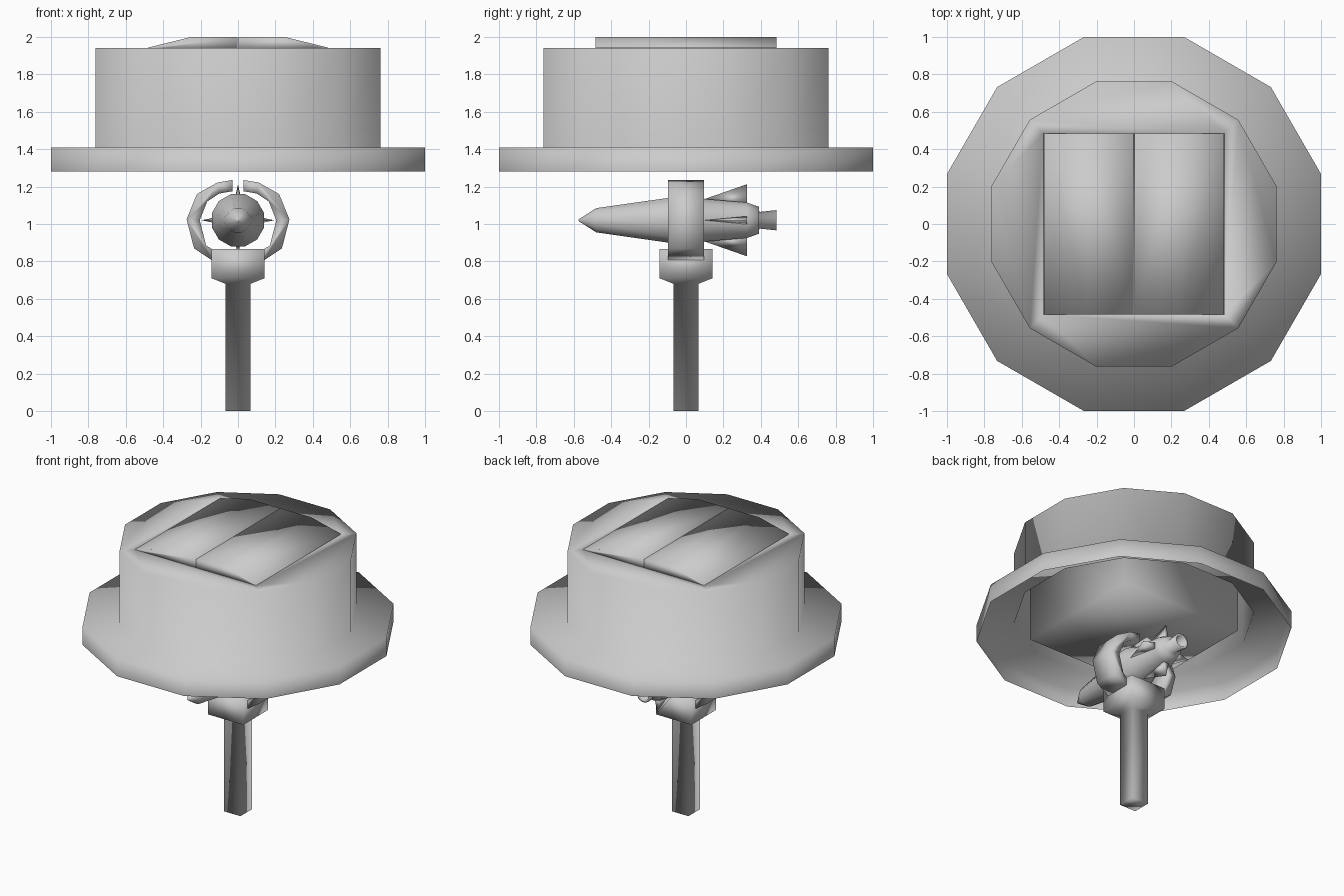
import bpy, bmesh, math
from mathutils import Matrix, Vector

if "Cube" in bpy.data.objects:
    bpy.data.objects.remove(bpy.data.objects["Cube"], do_unlink=True)

grey = bpy.data.materials.new("plain_grey")
grey.use_nodes = True
GREY = (0.6, 0.6, 0.6, 1)
grey.diffuse_color = GREY
grey.node_tree.nodes["Principled BSDF"].inputs["Base Color"].default_value = GREY


def finish(name, bm):
    bmesh.ops.recalc_face_normals(bm, faces=bm.faces)
    for f in bm.faces:
        f.smooth = True
    me = bpy.data.meshes.new(name)
    bm.to_mesh(me)
    bm.free()
    me.materials.append(grey)
    ob = bpy.data.objects.new(name, me)
    bpy.context.collection.objects.link(ob)
    return ob


def ring(bm, n, r, z, turn):
    """Regular polygon ring, r is the corner radius."""
    return [bm.verts.new((r * math.cos(turn + math.tau * i / n),
                          r * math.sin(turn + math.tau * i / n), z)) for i in range(n)]


def bridge(bm, a, b):
    n = len(a)
    for i in range(n):
        j = (i + 1) % n
        bm.faces.new((a[i], a[j], b[j], b[i]))


def loft(name, n, steps, turn=0.0, matrix=None):
    """Stack of polygon rings with closed ends."""
    bm = bmesh.new()
    rings = [ring(bm, n, r, z, turn) for r, z in steps]
    for a, b in zip(rings, rings[1:]):
        bridge(bm, a, b)
    bm.faces.new(rings[0])
    bm.faces.new(rings[-1])
    if matrix:
        bm.transform(matrix)
    return finish(name, bm)


def extrude_y(name, outline, y0, y1, mirror=False):
    """Outline in x and z, swept along y."""
    bm = bmesh.new()
    s = -1 if mirror else 1
    a = [bm.verts.new((s * x, y0, z)) for x, z in outline]
    b = [bm.verts.new((s * x, y1, z)) for x, z in outline]
    bridge(bm, a, b)
    bm.faces.new(a)
    bm.faces.new(b)
    return finish(name, bm)


# Housing: open twelve-sided shell with a brim and a square shaft in its top
ROOT2 = math.sqrt(2)
T12 = math.radians(15)
bm = bmesh.new()
shell = [ring(bm, 12, r, z, T12) for r, z in
         ((1.035, 1.28), (1.035, 1.41), (0.788, 1.41), (0.788, 1.94))]
for a, b in zip(shell, shell[1:]):
    bridge(bm, a, b)
top = shell[-1]
mouth = ring(bm, 4, 0.484 * ROOT2, 1.94, math.pi / 4)
floor = ring(bm, 4, 0.484 * ROOT2, 1.28, math.pi / 4)
for k in range(4):
    outer = [top[(1 + 3 * k + i) % 12] for i in range(4)]
    bm.faces.new(outer + [mouth[(k + 1) % 4], mouth[k]])
bridge(bm, mouth, floor)
bm.faces.new(floor)
finish("housing", bm)

# Pair of hatch doors
door = [(0.002, 1.93), (0.002, 2.0), (0.25, 2.0), (0.482, 1.943), (0.482, 1.93)]
for side, flip in (("left", False), ("right", True)):
    extrude_y(side + "_hatch_door", door, -0.484, 0.484, flip)

# Post with its flared head
loft("post", 4, [(h * ROOT2, z) for h, z in
                 ((0.066, 0), (0.066, 0.68), (0.142, 0.71), (0.142, 0.865))], math.pi / 4)

# Two curved clamp arms
arm = [(0.03, 1.235), (0.11, 1.222), (0.22, 1.16), (0.275, 1.025), (0.235, 0.87), (0.13, 0.80),
       (0.13, 0.86), (0.17, 0.885), (0.205, 1.02), (0.165, 1.12), (0.10, 1.163), (0.03, 1.175)]
for side, flip in (("left", False), ("right", True)):
    extrude_y(side + "_clamp_arm", arm, -0.095, 0.095, flip)

# Rocket body, nose towards the front
AXIS = Matrix.Translation((0, 0, 1.02)) @ Matrix.Rotation(math.radians(-90), 4, "X")
loft("rocket_body", 12,
     [(0.004, -0.575), (0.067, -0.48), (0.123, -0.10), (0.145, -0.03), (0.145, 0.04),
      (0.118, 0.10), (0.098, 0.325), (0.075, 0.39), (0.046, 0.392), (0.056, 0.484),
      (0.040, 0.484), (0.030, 0.42)],
     T12, AXIS)

# Four tapering fins
for i, label in enumerate(("top", "left", "bottom", "right")):
    bm = bmesh.new()
    lead, tip, a, b = [bm.verts.new(p) for p in
                       ((0, 0.09, 0.11), (0, 0.327, 0.193),
                        (-0.027, 0.327, 0.07), (0.027, 0.327, 0.07))]
    for f in ((lead, tip, a), (lead, b, tip), (lead, a, b), (tip, b, a)):
        bm.faces.new(f)
    bm.transform(Matrix.Translation((0, 0, 1.02)) @ Matrix.Rotation(i * math.pi / 2, 4, "Y"))
    finish(label + "_fin", bm)
